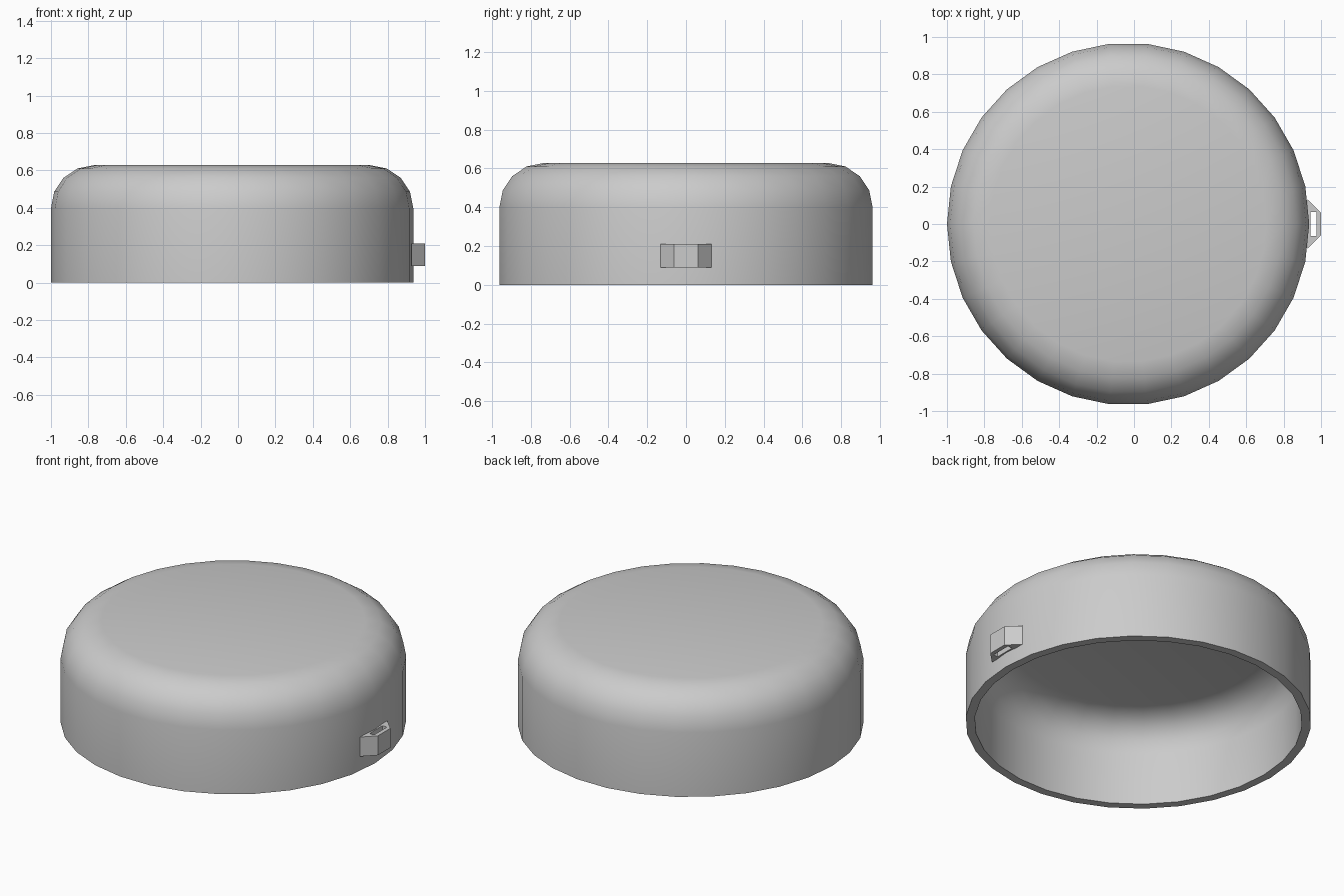
import bpy, bmesh
from math import sin, cos, pi, radians

cube = bpy.data.objects.get("Cube")
if cube:
    bpy.data.objects.remove(cube)

SIDES = 30
CENTRE_X = -0.0315

grey = bpy.data.materials.new("light_grey")
grey.use_nodes = True
colour = (0.6, 0.6, 0.6, 1)
grey.diffuse_color = colour
grey.node_tree.nodes["Principled BSDF"].inputs["Base Color"].default_value = colour


def finish(bm, name):
    bmesh.ops.recalc_face_normals(bm, faces=bm.faces)
    mesh = bpy.data.meshes.new(name)
    bm.to_mesh(mesh)
    bm.free()
    mesh.materials.append(grey)
    obj = bpy.data.objects.new(name, mesh)
    bpy.context.collection.objects.link(obj)
    return obj


def bridge(bm, a, b):
    n = len(a)
    for i in range(n):
        j = (i + 1) % n
        bm.faces.new((a[i], a[j], b[j], b[i]))


def dome_profile(radius, height, rounding):
    """Straight wall with a quarter-round shoulder, from the rim up."""
    arc = [i * pi / 8 for i in range(5)]
    return [(radius, 0)] + [
        (radius - rounding * (1 - cos(a)), height - rounding * (1 - sin(a)))
        for a in arc]


# Hollow rounded cap with a thick top, open underneath
bm = bmesh.new()
profile = dome_profile(0.9685, 0.628, 0.23)[::-1] + dome_profile(0.918, 0.525, 0.2)
rings = []
for r, z in profile:
    rings.append([bm.verts.new((CENTRE_X + r * cos(2 * pi * i / SIDES),
                                r * sin(2 * pi * i / SIDES), z))
                  for i in range(SIDES)])
for a, b in zip(rings, rings[1:]):
    bridge(bm, a, b)
bm.faces.new(rings[0])
bm.faces.new(rings[-1])
cap = finish(bm, "cap_shell")
bpy.context.view_layer.objects.active = cap
cap.select_set(True)
bpy.ops.object.shade_smooth_by_angle(angle=radians(30))

# Small tapered strap loop with a vertical slot
outer = [(0.928, -0.132), (1.0, -0.061), (1.0, 0.061), (0.928, 0.132)]
slot = [(0.944, -0.063), (0.975, -0.063), (0.975, 0.063), (0.944, 0.063)]
bm = bmesh.new()
loops = [[bm.verts.new((x, y, z)) for x, y in outline]
         for outline, z in ((outer, 0.09), (outer, 0.21), (slot, 0.21), (slot, 0.09))]
for a, b in zip(loops, loops[1:] + loops[:1]):
    bridge(bm, a, b)
finish(bm, "strap_loop")
